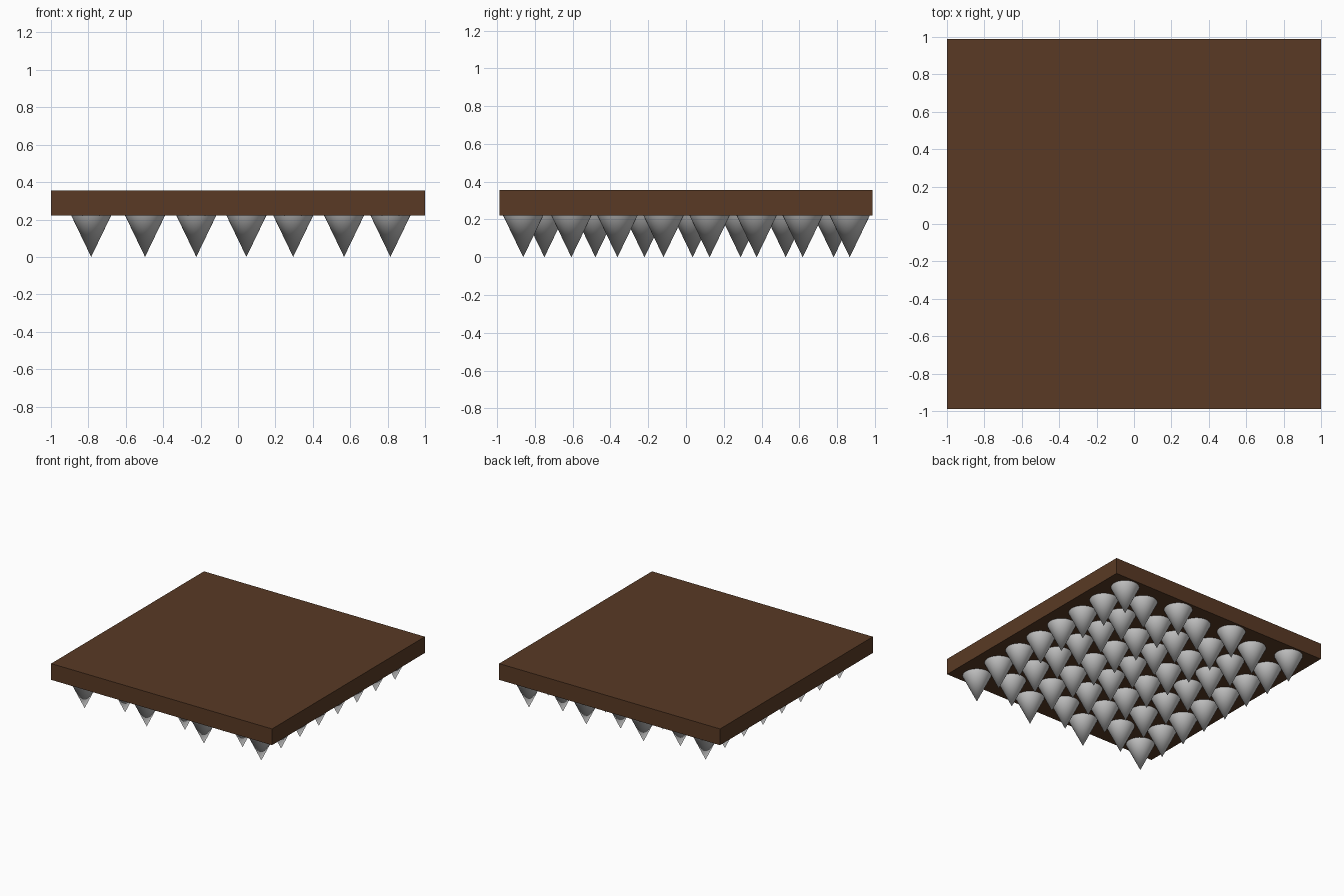
import bpy, math

if "Cube" in bpy.data.objects:
    bpy.data.objects.remove(bpy.data.objects["Cube"])

PLATE_Z0, PLATE_Z1 = 0.222, 0.355
HALF_X, HALF_Y = 1.0, 0.988
SPIKE_R = 0.107

# Wooden slab
bpy.ops.mesh.primitive_cube_add(size=1, location=(0, 0, (PLATE_Z0 + PLATE_Z1) / 2))
slab = bpy.context.object
slab.name = "wooden_slab"
slab.scale = (2 * HALF_X, 2 * HALF_Y, PLATE_Z1 - PLATE_Z0)
bpy.ops.object.transform_apply(location=False, rotation=False, scale=True)
wood = bpy.data.materials.new("brown_wood")
wood.diffuse_color = (0.1, 0.042, 0.018, 1)
wood.use_nodes = True
wood.node_tree.nodes["Principled BSDF"].inputs["Base Color"].default_value = wood.diffuse_color
slab.data.materials.append(wood)

# One downward spike, shared by all copies
bpy.ops.mesh.primitive_cone_add(vertices=32, radius1=SPIKE_R, radius2=0, depth=PLATE_Z0,
                                location=(0, 0, PLATE_Z0 / 2), rotation=(math.pi, 0, 0))
first = bpy.context.object
bpy.ops.object.transform_apply(location=True, rotation=True, scale=True)
bpy.ops.object.shade_smooth_by_angle(angle=math.radians(40))

# Staggered columns: rows of eight alternate with rows of seven
columns = (-0.785, -0.497, -0.223, 0.045, 0.295, 0.567, 0.815)
eight = (-0.862, -0.607, -0.363, -0.119, 0.125, 0.374, 0.618, 0.867)
seven = (-0.75, -0.48, -0.22, 0.035, 0.289, 0.528, 0.782)
for i, x in enumerate(columns):
    for j, y in enumerate(seven if i % 2 else eight):
        spike = first
        if i or j:
            spike = first.copy()
            bpy.context.collection.objects.link(spike)
        spike.name = f"spike_{i + 1}_{j + 1}"
        spike.location = (x, y, 0)
